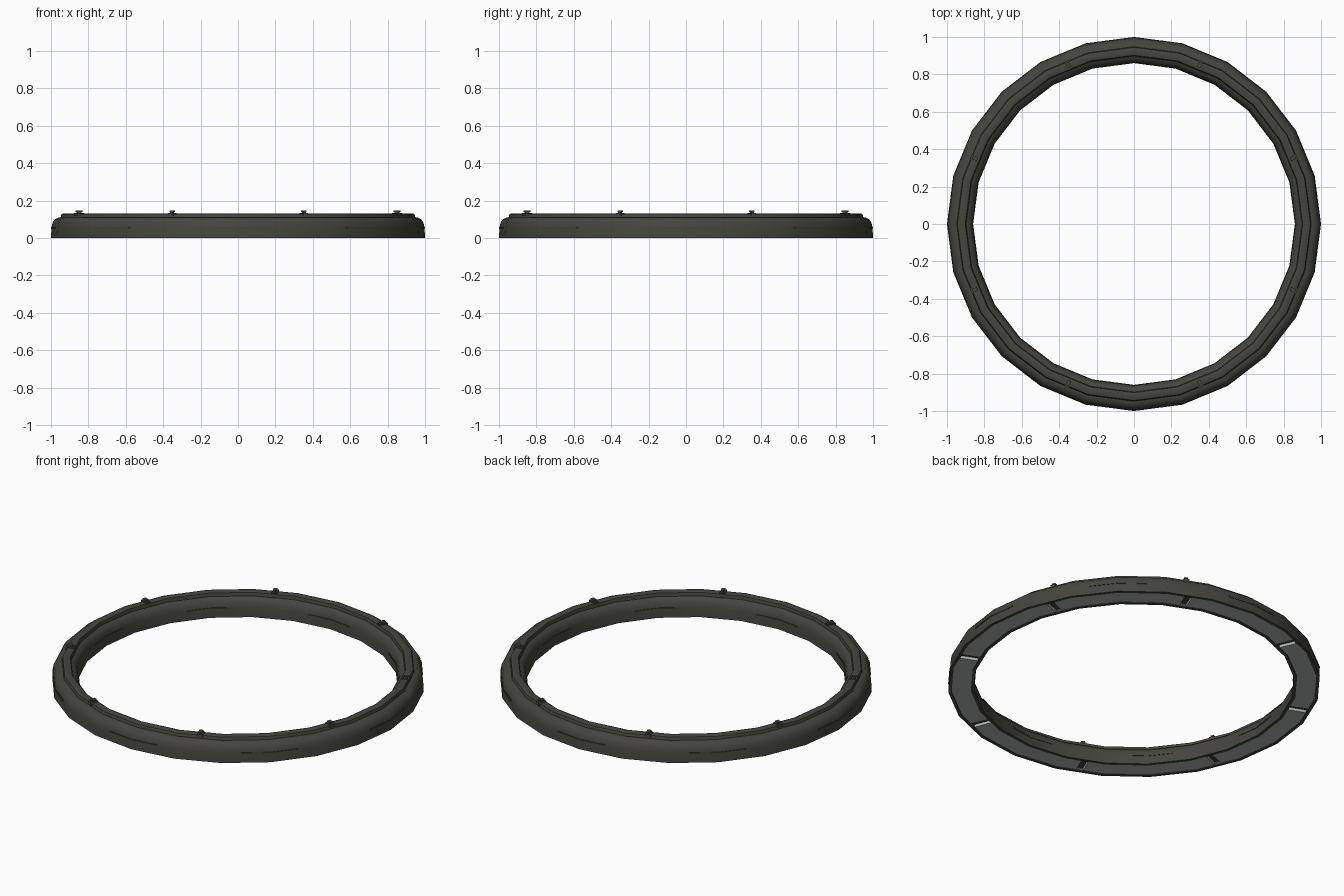
import bpy, bmesh
from math import radians, cos, sin
from mathutils import Matrix, Vector

cube = bpy.data.objects.get("Cube")
if cube:
    bpy.data.objects.remove(cube)

SIDES = 24
STEP = 360 / SIDES


def material(name, rgb):
    m = bpy.data.materials.new(name)
    m.use_nodes = True
    m.diffuse_color = (*rgb, 1)
    m.node_tree.nodes["Principled BSDF"].inputs["Base Color"].default_value = (*rgb, 1)
    return m


body_grey = material("dark warm grey", (0.06, 0.059, 0.05))
panel_grey = material("light cool grey", (0.43, 0.47, 0.455))


def ring_point(r, angle, z):
    """Point on the flat-sided ring whose corners lie at radius r."""
    off = angle % STEP - STEP / 2
    rad = r * cos(radians(STEP / 2)) / cos(radians(off))
    return (rad * cos(radians(angle)), rad * sin(radians(angle)), z)


def finish(bm, name, mat):
    bmesh.ops.recalc_face_normals(bm, faces=bm.faces)
    mesh = bpy.data.meshes.new(name)
    bm.to_mesh(mesh)
    bm.free()
    mesh.materials.append(mat)
    obj = bpy.data.objects.new(name, mesh)
    bpy.context.collection.objects.link(obj)
    bpy.ops.object.select_all(action='DESELECT')
    obj.select_set(True)
    bpy.context.view_layer.objects.active = obj
    bpy.ops.object.shade_smooth_by_angle(angle=radians(32))


def sweep(bm, profile, angles, closed):
    """Sweep a closed (radius, height) profile through the angles."""
    rows = [[bm.verts.new(ring_point(r, a, z)) for r, z in profile] for a in angles]
    n = len(profile)
    pairs = list(zip(rows, rows[1:]))
    if closed:
        pairs.append((rows[-1], rows[0]))
    for a, b in pairs:
        for i in range(n):
            j = (i + 1) % n
            bm.faces.new((a[i], b[i], b[j], a[j]))
    if not closed:
        bm.faces.new(rows[0])
        bm.faces.new(rows[-1])


# Ring body: rounded shoulders, raised top band, shallow channel underneath
half = [(0.07, 0), (0.067, 0.055), (0.062, 0.08), (0.05, 0.099), (0.032, 0.108)]
outer = [(0.93 + d, z) for d, z in half]
inner = [(0.93 - d, z) for d, z in reversed(half)]
band = [(0.948, 0.11), (0.944, 0.127), (0.938, 0.13),
        (0.908, 0.13), (0.902, 0.127), (0.898, 0.11)]
channel = [(0.878, 0), (0.878, 0.02), (0.982, 0.02), (0.982, 0)]
bm = bmesh.new()
sweep(bm, outer + band + inner + channel, [i * STEP for i in range(SIDES)], True)
finish(bm, "ring_body", body_grey)

# Eight underside panels separated by gaps
bm = bmesh.new()
plate = [(0.878, 0.003), (0.982, 0.003), (0.982, 0.019), (0.878, 0.019)]
for k in range(8):
    c = 45 * k
    sweep(bm, plate, [c - 21.3, c - 15, c, c + 15, c + 21.3], False)
finish(bm, "underside_panels", panel_grey)

# Slim trim strips on the outer and inner walls
bm = bmesh.new()
for k in range(8):
    c = 45 * k
    for r0, r1 in ((0.99, 1.0), (0.86, 0.87)):
        strip = [(r0, 0.05), (r1, 0.05), (r1, 0.058), (r0, 0.058)]
        sweep(bm, strip, [c - 9, c, c + 9], False)
finish(bm, "wall_trim_strips", body_grey)

# Small clips standing on the top band at each joint
clip_boxes = [((0.92, 0, 0.125), (0.046, 0.03, 0.018)),
              ((0.92, 0, 0.136), (0.022, 0.014, 0.012)),
              ((0.92, 0, 0.142), (0.03, 0.02, 0.007))]
bm = bmesh.new()
for k in range(8):
    turn = Matrix.Rotation(radians(22.5 + 45 * k), 4, 'Z')
    for pos, size in clip_boxes:
        place = turn @ Matrix.Translation(pos) @ Matrix.Diagonal(Vector((*size, 1)))
        bmesh.ops.create_cube(bm, size=1, matrix=place)
finish(bm, "joint_clips", body_grey)
